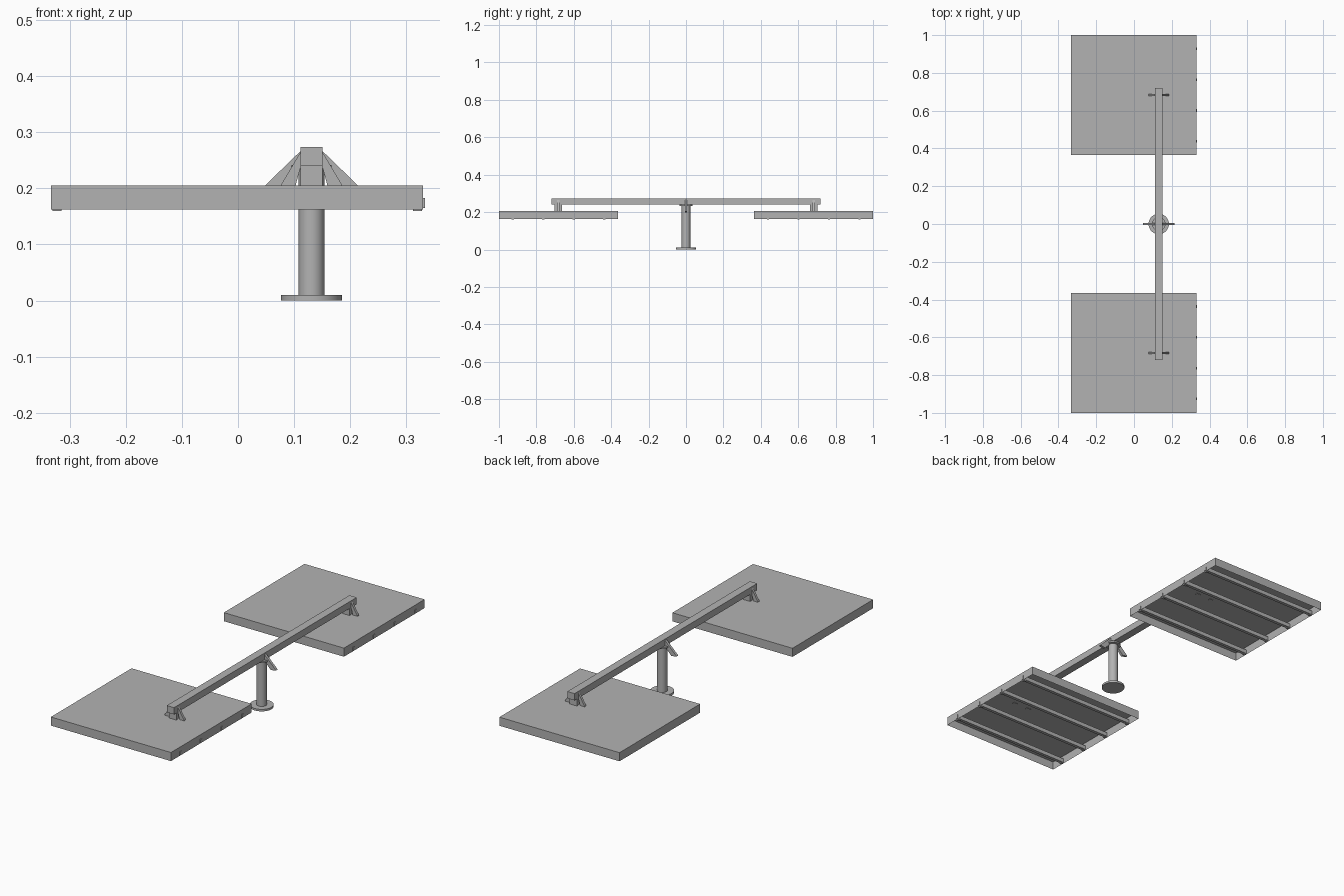
import bpy, bmesh

cube = bpy.data.objects.get("Cube")
if cube:
    bpy.data.objects.remove(cube, do_unlink=True)

grey = bpy.data.materials.new("plain grey")
grey.use_nodes = True
grey.diffuse_color = (0.45, 0.45, 0.45, 1)
grey.node_tree.nodes["Principled BSDF"].inputs["Base Color"].default_value = (0.45, 0.45, 0.45, 1)

CX = 0.131          # beam and post axis
HALF = 0.02         # half beam width


def make(name, bm):
    bmesh.ops.recalc_face_normals(bm, faces=bm.faces)
    mesh = bpy.data.meshes.new(name)
    bm.to_mesh(mesh)
    bm.free()
    mesh.materials.append(grey)
    obj = bpy.data.objects.new(name, mesh)
    bpy.context.collection.objects.link(obj)
    return obj


def box(name, x, y, z):
    bm = bmesh.new()
    bmesh.ops.create_cube(bm, size=1)
    for v in bm.verts:
        v.co = [lo_hi[0] if c < 0 else lo_hi[1] for c, lo_hi in zip(v.co, (x, y, z))]
    return make(name, bm)


def plate(name, profile, y, thick):
    """Extrude an x-z profile along y."""
    bm = bmesh.new()
    face = bm.faces.new([bm.verts.new((x, y - thick / 2, z)) for x, z in profile])
    new = bmesh.ops.extrude_face_region(bm, geom=[face])["geom"]
    bmesh.ops.translate(bm, vec=(0, thick, 0),
                        verts=[g for g in new if isinstance(g, bmesh.types.BMVert)])
    return make(name, bm)


def cylinder(name, radius, z0, z1):
    bm = bmesh.new()
    bmesh.ops.create_cone(bm, cap_ends=True, segments=32, radius1=radius, radius2=radius, depth=z1 - z0)
    bmesh.ops.translate(bm, vec=(CX, 0, (z0 + z1) / 2), verts=bm.verts)
    obj = make(name, bm)
    bpy.ops.object.select_all(action="DESELECT")
    obj.select_set(True)
    bpy.context.view_layer.objects.active = obj
    bpy.ops.object.shade_smooth_by_angle()


def gussets(name, y, thick, offsets):
    """A mirrored pair of sloping braces beside the beam."""
    for side, label in ((-1, "right"), (1, "left")):
        plate(f"{name}_{label}", [(CX + side * dx, z) for dx, z in offsets], y, thick)


# Post with base and head flanges
cylinder("base_flange", 0.054, 0, 0.01)
cylinder("post", 0.023, 0.01, 0.235)
cylinder("head_flange", 0.036, 0.233, 0.241)

# Long beam and its centre braces
box("beam", (CX - HALF, CX + HALF), (-0.72, 0.72), (0.24, 0.274))
gussets("centre_brace", 0, 0.013,
        [(HALF, 0.266), (0.084, 0.204), (0.055, 0.198), (HALF, 0.235)])

for side, label in ((-1, "front"), (1, "rear")):
    # Foot joining the beam to the panel
    yb = side * 0.683
    for dy in (-0.013, 0.013):
        box(f"{label}_foot", (CX - HALF, CX + HALF), (yb + dy - 0.006, yb + dy + 0.006), (0.203, 0.241))
    box(f"{label}_foot_core", (CX - HALF + 0.003, CX + HALF - 0.003), (yb - 0.01, yb + 0.01), (0.203, 0.241))
    gussets(f"{label}_brace", yb, 0.012,
            [(HALF, 0.264), (0.054, 0.207), (0.052, 0.199), (0.03, 0.199), (HALF, 0.236)])

    # Panel tray, open underneath
    y0, y1 = sorted((side * 0.364, side * 1.0))
    x0, x1, t = -0.333, 0.33, 0.004
    bm = bmesh.new()
    bmesh.ops.create_cube(bm, size=1)
    for v in bm.verts:
        v.co = (x0 if v.co.x < 0 else x1, y0 if v.co.y < 0 else y1, 0.162 if v.co.z < 0 else 0.205)
    bottom = [f for f in bm.faces if f.calc_center_median().z < 0.163]
    bmesh.ops.inset_region(bm, faces=bottom, thickness=t)
    bmesh.ops.translate(bm, vec=(0, 0, 0.039), verts=bottom[0].verts)
    make(f"{label}_panel", bm)

    # Cross rails with end clips
    for i in range(4):
        y = y0 + 0.074 + i * 0.163
        box(f"{label}_rail", (x0 + t, x1), (y - 0.008, y + 0.008), (0.164, 0.184))
        box(f"{label}_rail_end", (x1 - 0.002, 0.333), (y - 0.007, y + 0.007), (0.165, 0.183))
        for xc in (x0 + 0.01, x1 - 0.01):
            box(f"{label}_rail_clip", (xc - 0.008, xc + 0.008), (y - 0.006, y + 0.006), (0.16, 0.165))
